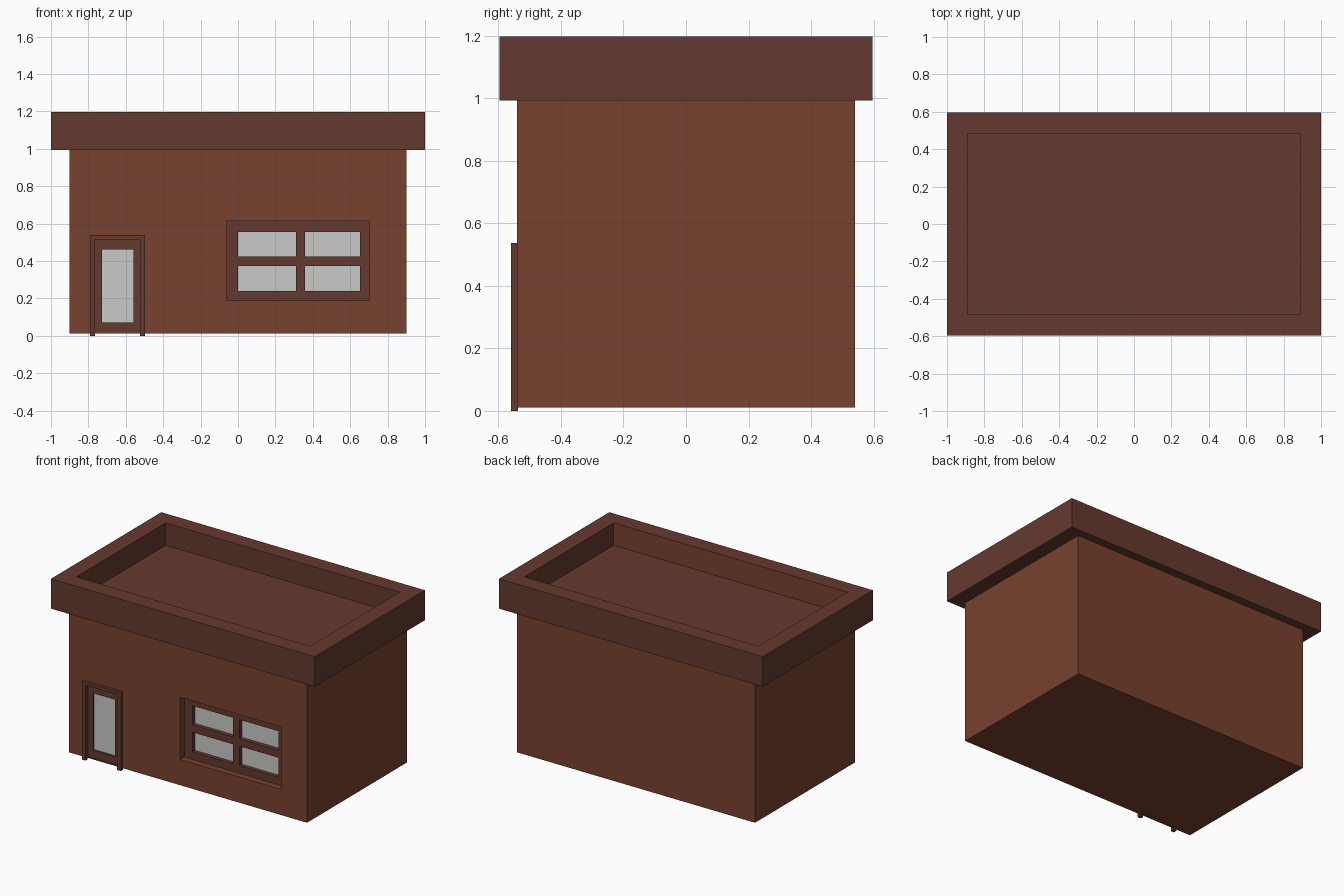
import bpy
import bmesh

if "Cube" in bpy.data.objects:
    bpy.data.objects.remove(bpy.data.objects["Cube"], do_unlink=True)


def material(name, rgb):
    # sRGB bytes to linear colour
    lin = [((c / 255 + 0.055) / 1.055) ** 2.4 for c in rgb] + [1.0]
    m = bpy.data.materials.new(name)
    m.use_nodes = True
    m.diffuse_color = lin
    m.node_tree.nodes["Principled BSDF"].inputs["Base Color"].default_value = lin
    return m


wall_brown = material("wall brown", (120, 66, 46))
trim_brown = material("trim brown", (101, 58, 47))
glass_grey = material("glass grey", (201, 203, 199))


def box(name, x, y, z, mat):
    """Box spanning the given (low, high) ranges."""
    bm = bmesh.new()
    bmesh.ops.create_cube(bm, size=1)
    for v in bm.verts:
        v.co = [r[1] if c > 0 else r[0] for c, r in zip(v.co, (x, y, z))]
    mesh = bpy.data.meshes.new(name)
    bm.to_mesh(mesh)
    bm.free()
    mesh.materials.append(mat)
    obj = bpy.data.objects.new(name, mesh)
    bpy.context.collection.objects.link(obj)
    return obj


def cut(obj, x, y, z):
    """Cut a box-shaped opening out of an object."""
    cutter = box("cutter", x, y, z, obj.data.materials[0])
    cutter.hide_render = True
    mod = obj.modifiers.new("opening", 'BOOLEAN')
    mod.operation = 'DIFFERENCE'
    mod.solver = 'EXACT'
    mod.object = cutter
    bpy.context.view_layer.objects.active = obj
    bpy.ops.object.modifier_apply(modifier=mod.name)
    bpy.data.objects.remove(cutter, do_unlink=True)


FRONT = -0.54
window_x, window_z = (-0.06, 0.704), (0.188, 0.615)
door_x, door_top = (-0.765, -0.524), 0.516

# Walls with window and door openings
walls = box("walls", (-0.902, 0.902), (FRONT, 0.54), (0.012, 0.993), wall_brown)
cut(walls, window_x, (-0.7, -0.46), window_z)
cut(walls, door_x, (-0.7, -0.51), (0.02, door_top))

# Flat roof with a sunken deck inside its parapet
roof = box("roof", (-1, 1), (-0.597, 0.597), (0.993, 1.198), trim_brown)
cut(roof, (-0.887, 0.887), (-0.484, 0.484), (1.045, 1.4))
roof.data.materials.append(wall_brown)
for face in roof.data.polygons:
    if face.normal.y > 0.9 and face.center.y < 0:
        face.material_index = 1

# Window frame with four panes set back behind it
frame = box("window_frame", window_x, (-0.495, -0.46), window_z, trim_brown)
for px in ((0.0, 0.31), (0.358, 0.652)):
    for pz in ((0.24, 0.374), (0.425, 0.556)):
        cut(frame, px, (-0.6, -0.4), pz)
box("window_glass", (-0.03, 0.68), (-0.468, -0.462), (0.21, 0.59), glass_grey)

# Door leaf with a tall pane
glass_x, glass_z = (-0.727, -0.559), (0.072, 0.463)
door = box("door", door_x, (-0.535, -0.51), (0.012, door_top), trim_brown)
cut(door, glass_x, (-0.7, -0.4), glass_z)
box("door_glass", (-0.74, -0.54), (-0.522, -0.515), (0.06, 0.48), glass_grey)

# Door surround: two jambs and a lintel standing proud of the wall
surround = box("door_surround", (-0.79, -0.497), (-0.56, -0.537), (0, 0.538), trim_brown)
cut(surround, door_x, (-0.7, -0.4), (-0.1, door_top))
